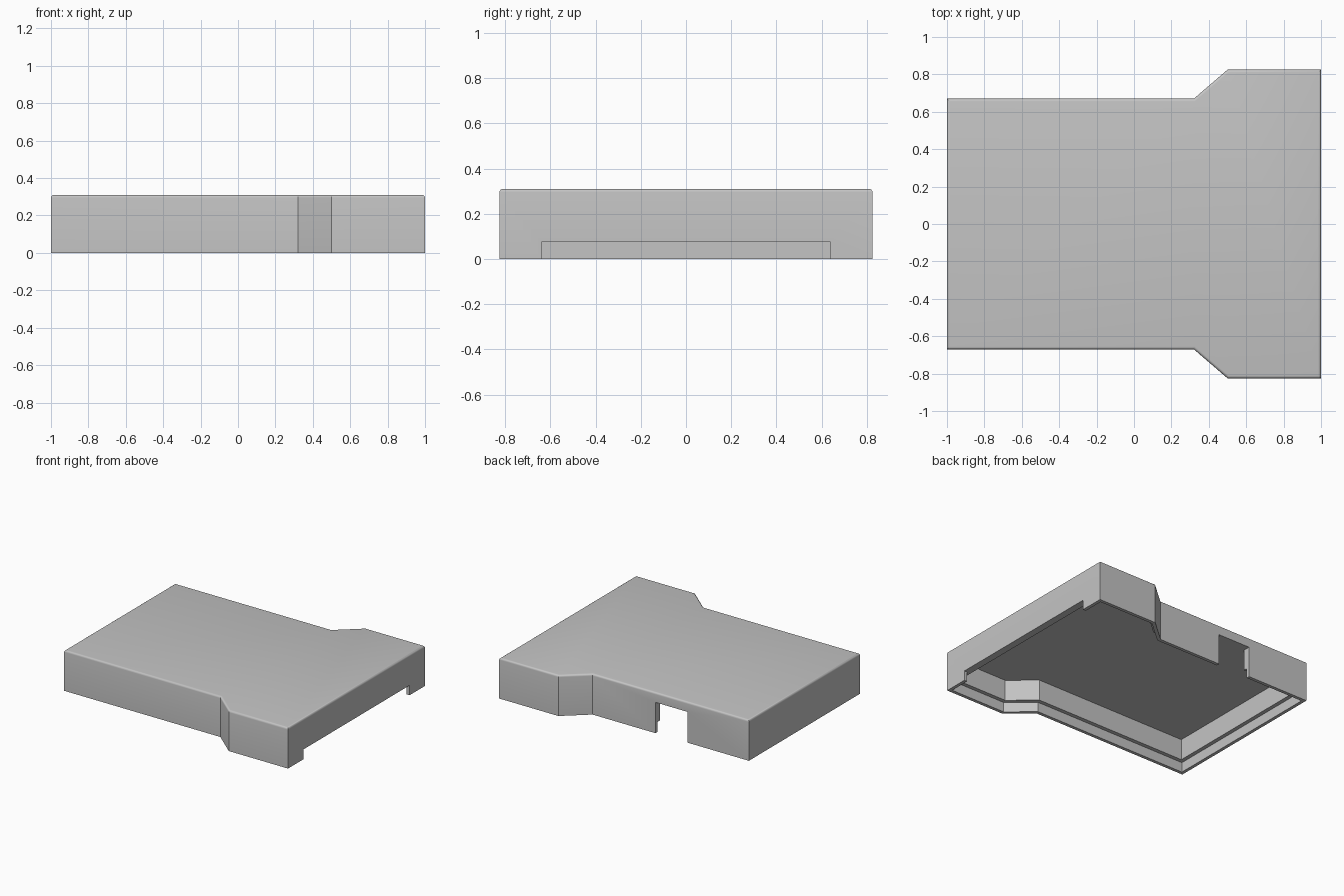
import bpy
import bmesh
from mathutils import Vector
from math import radians

cube = bpy.data.objects.get("Cube")
if cube:
    bpy.data.objects.remove(cube, do_unlink=True)

HEIGHT, CEILING, LEDGE = 0.31, 0.235, 0.075
RIM, WALL = 0.025, 0.055

grey = bpy.data.materials.new("light grey")
grey.use_nodes = True
colour = (0.55, 0.55, 0.55, 1)
grey.diffuse_color = colour
grey.node_tree.nodes["Principled BSDF"].inputs["Base Color"].default_value = colour

# Plan outline: narrow body flaring into a wider end, mirrored front to back
half = [(1, 0.825), (0.5, 0.825), (0.32, 0.67), (-1, 0.67)]
outline = [Vector(p) for p in half] + [Vector((x, -y)) for x, y in reversed(half)]


def inset(points, d):
    """Mitred inward offset of a counter-clockwise outline."""
    result = []
    for i, p in enumerate(points):
        a = (p - points[i - 1]).normalized()
        b = (points[(i + 1) % len(points)] - p).normalized()
        na, nb = Vector((-a.y, a.x)), Vector((-b.y, b.x))
        result.append(p + (na + nb) * d / (1 + na.dot(nb)))
    return result


def prism(name, points, z0, z1, bevel=0):
    """Extruded outline, with optional rounding of its top edge."""
    bm = bmesh.new()
    base = bm.faces.new([bm.verts.new((p[0], p[1], z0)) for p in points])
    bm.normal_update()
    ext = bmesh.ops.extrude_face_region(bm, geom=[base], use_keep_orig=True)["geom"]
    top = [v for v in ext if isinstance(v, bmesh.types.BMVert)]
    bmesh.ops.translate(bm, verts=top, vec=(0, 0, z1 - z0))
    bmesh.ops.recalc_face_normals(bm, faces=bm.faces)
    if bevel:
        edges = [e for e in bm.edges if all(v in top for v in e.verts)]
        bmesh.ops.bevel(bm, geom=edges, offset=bevel, segments=4,
                        profile=0.5, affect='EDGES')
    mesh = bpy.data.meshes.new(name)
    bm.to_mesh(mesh)
    bm.free()
    mesh.materials.append(grey)
    obj = bpy.data.objects.new(name, mesh)
    bpy.context.collection.objects.link(obj)
    return obj


def box(name, x0, x1, y0, y1, z1):
    return prism(name, [(x0, y0), (x1, y0), (x1, y1), (x0, y1)], -0.1, z1)


case = prism("case_shell", outline, 0, HEIGHT, bevel=0.015)

# Hollow interior, stepped rim, side opening and back connector opening
cutters = [
    prism("cavity", inset(outline, WALL), -0.1, CEILING),
    prism("rim_step", inset(outline, RIM), -0.1, LEDGE),
    box("side_opening", 0.9, 1.1, -0.64, 0.64, LEDGE),
    box("back_opening", -0.48, -0.21, 0.55, 0.8, CEILING),
]

bpy.ops.object.select_all(action='DESELECT')
case.select_set(True)
bpy.context.view_layer.objects.active = case
for cutter in cutters:
    mod = case.modifiers.new(cutter.name, 'BOOLEAN')
    mod.operation, mod.solver, mod.object = 'DIFFERENCE', 'EXACT', cutter
    bpy.ops.object.modifier_apply(modifier=mod.name)
    bpy.data.objects.remove(cutter, do_unlink=True)

bpy.ops.object.shade_smooth_by_angle(angle=radians(30))
